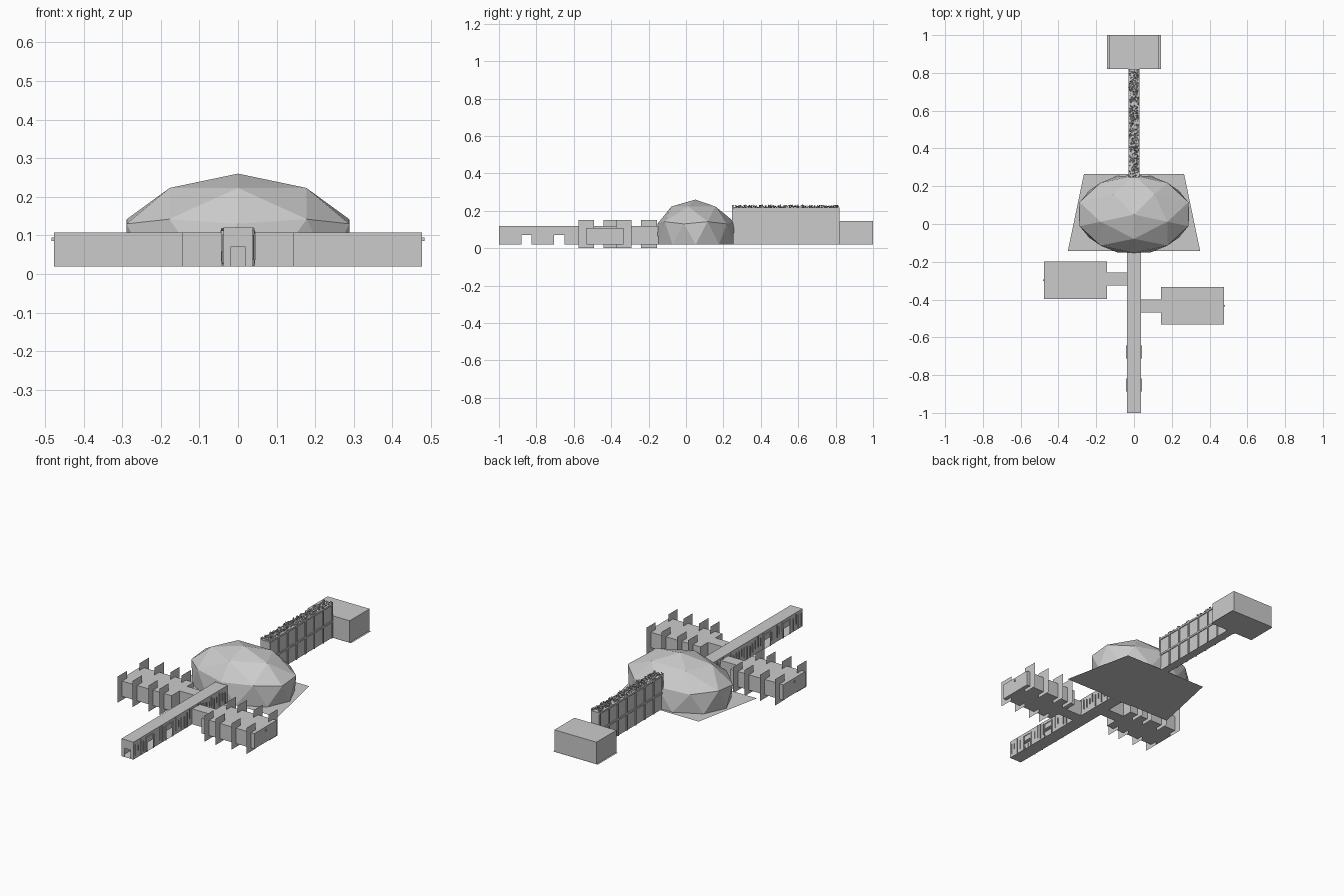
import bpy, bmesh, math, random
from mathutils import Matrix, Vector

if "Cube" in bpy.data.objects:
    bpy.data.objects.remove(bpy.data.objects["Cube"])

random.seed(4)
FLOOR = 0.02


def finish(name, bm):
    me = bpy.data.meshes.new(name)
    bm.to_mesh(me)
    bm.free()
    ob = bpy.data.objects.new(name, me)
    bpy.context.collection.objects.link(ob)
    return ob


def add_box(bm, x, y, z):
    """Axis-aligned box from (min, max) pairs."""
    size = [b - a for a, b in (x, y, z)]
    mid = [(a + b) / 2 for a, b in (x, y, z)]
    bmesh.ops.create_cube(bm, size=1, matrix=Matrix.Translation(mid) @ Matrix.Diagonal((*size, 1)))


def add_quad(bm, pts):
    bm.faces.new([bm.verts.new(p) for p in pts])


def card_x(bm, x, y, z):
    add_quad(bm, [(x, y[0], z[0]), (x, y[1], z[0]), (x, y[1], z[1]), (x, y[0], z[1])])


def card_y(bm, x, y, z):
    add_quad(bm, [(x[0], y, z[0]), (x[1], y, z[0]), (x[1], y, z[1]), (x[0], y, z[1])])


def card_z(bm, x, y, z):
    add_quad(bm, [(x[0], y[0], z), (x[1], y[0], z), (x[1], y[1], z), (x[0], y[1], z)])


def box(name, x, y, z):
    bm = bmesh.new()
    add_box(bm, x, y, z)
    return finish(name, bm)


# Front corridor: thin walls with doorways, floor and roof
HALF, TOP, DOOR_TOP = 0.038, 0.12, 0.07
doors = [(-0.88, -0.825), (-0.705, -0.65)]
bm = bmesh.new()
for s in (-1, 1):
    x, y = s * HALF, -1.0
    for a, b in doors:
        card_x(bm, x, (y, a), (FLOOR, TOP))
        card_x(bm, x, (a, b), (DOOR_TOP, TOP))
        y = b
    card_x(bm, x, (y, -0.15), (FLOOR, TOP))
for x, z0 in (((-HALF, -0.02), FLOOR), ((-0.02, 0.02), DOOR_TOP), ((0.02, HALF), FLOOR)):
    card_y(bm, x, -1.0, (z0, TOP))
card_z(bm, (-HALF, HALF), (-1, -0.15), FLOOR)
card_z(bm, (-HALF, HALF), (-1, -0.15), TOP)
finish("front_corridor", bm)

# Door frames around the side doors
bm = bmesh.new()
for s in (-1, 1):
    xs = sorted((s * HALF, s * 0.042))
    for a, b in doors:
        add_box(bm, xs, (a - 0.006, a), (FLOOR, 0.105))
        add_box(bm, xs, (b, b + 0.006), (FLOOR, 0.105))
        add_box(bm, xs, (a, b), (0.099, 0.105))
finish("door_frames", bm)

# Small ribs and ledges covering the corridor walls
bm = bmesh.new()
for s in (-1, 1):
    for i in range(34):
        y = -0.985 + i * 0.0245
        if any(a - 0.005 < y < b + 0.005 for a, b in doors):
            continue
        z0 = random.uniform(0.02, 0.06)
        xs = sorted((s * 0.036, s * random.uniform(0.040, 0.045)))
        card_y(bm, xs, y, (z0, random.uniform(0.09, 0.12)))
finish("corridor_ribs", bm)

# Two side rooms, each with a link passage and wall panels
for name, s, yc, link in (("left", -1, -0.298, -0.292), ("right", 1, -0.433, -0.435)):
    y0, y1 = yc - 0.1, yc + 0.1
    box(name + "_room", sorted((s * 0.142, s * 0.477)), (y0, y1), (FLOOR, 0.108))
    box(name + "_link_passage", sorted((s * HALF, s * 0.142)), (link - 0.034, link + 0.034), (FLOOR, 0.108))
    box(name + "_wall_lamp", sorted((s * 0.477, s * 0.483)), (yc - 0.003, yc + 0.003), (0.085, 0.095))
    bm = bmesh.new()
    for x in (0.19, 0.26, 0.36, 0.455):
        for y in (y0, y1):
            card_x(bm, s * x, (y - 0.042, y + 0.042), (0.0, 0.15))
    finish(name + "_room_panels", bm)

# Tapered ground plate beneath the dome
bm = bmesh.new()
add_quad(bm, [(-0.35, -0.142, 0.018), (0.35, -0.142, 0.018), (0.265, 0.265, 0.018), (-0.265, 0.265, 0.018)])
finish("dome_plate", bm)

# Faceted dome as the hull of a few rings
bm = bmesh.new()
bm.verts.new((0, 0.05, 0.26))
for n, rx, ry, z, turn in ((5, 0.186, 0.13, 0.223, 0), (10, 0.303, 0.205, 0.13, 0), (10, 0.292, 0.212, FLOOR, 18)):
    for i in range(n):
        a = math.radians(-90 + turn + i * 360 / n)
        bm.verts.new((rx * math.cos(a), 0.052 + ry * math.sin(a), z + (0.012 if n == 10 and turn == 0 and i % 2 else 0)))
bmesh.ops.convex_hull(bm, input=bm.verts[:])
finish("dome", bm)

# Tall rear corridor: walls, floor, roof
box("rear_corridor", (-0.024, 0.024), (0.245, 0.82), (FLOOR, 0.215))

# Posts and beams on both sides of the rear corridor
bm = bmesh.new()
for s in (-1, 1):
    xs = sorted((s * 0.022, s * 0.029))
    for i in range(8):
        y = 0.25 + i * 0.0805
        add_box(bm, xs, (y - 0.004, y + 0.004), (FLOOR, 0.225))
    for z in (0.115, 0.212):
        add_box(bm, xs, (0.245, 0.82), (z - 0.005, z + 0.005))
finish("rear_posts_and_beams", bm)

# Leafy cover along the rear corridor roof
bm = bmesh.new()
for i in range(420):
    c = Vector((random.uniform(-0.025, 0.025), random.uniform(0.25, 0.812), random.uniform(0.212, 0.229)))
    u = Vector([random.uniform(-1, 1) for _ in range(3)]).normalized() * 0.007
    v = u.orthogonal().normalized() * 0.005
    add_quad(bm, [c - u, c + v, c + u, c - v])
finish("roof_leaves", bm)

# End room and its slightly wider floor
box("end_room", (-0.133, 0.133), (0.82, 1.0), (FLOOR, 0.145))
bm = bmesh.new()
card_z(bm, (-0.142, 0.142), (0.82, 1.0), FLOOR - 0.001)
finish("end_room_floor", bm)
